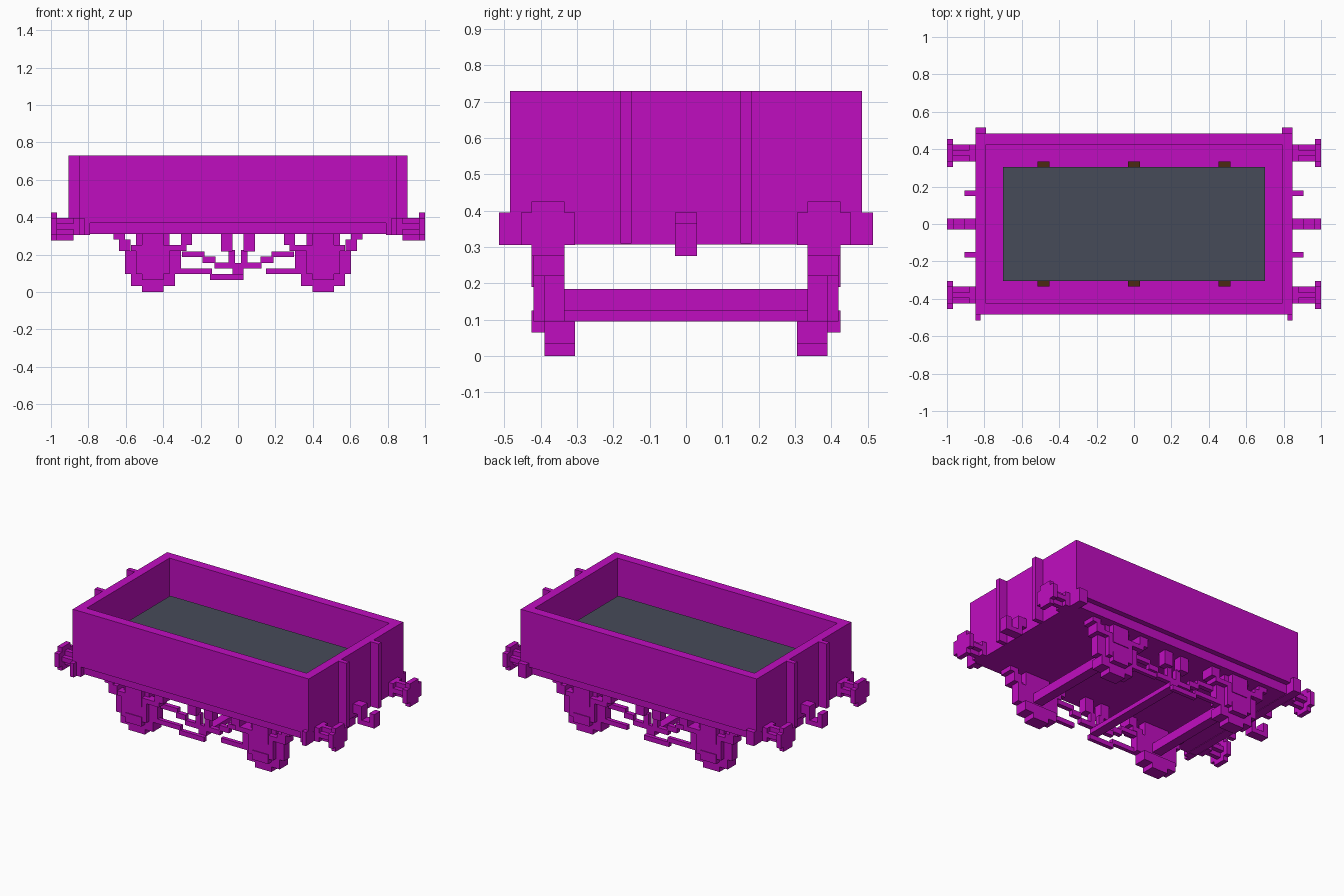
import bpy, bmesh

cube = bpy.data.objects.get("Cube")
if cube:
    bpy.data.objects.remove(cube, do_unlink=True)


def material(name, rgb):
    m = bpy.data.materials.new(name)
    m.use_nodes = True
    m.diffuse_color = (*rgb, 1)
    m.node_tree.nodes["Principled BSDF"].inputs["Base Color"].default_value = (*rgb, 1)
    return m


MAGENTA = material("magenta paint", (0.53, 0.004, 0.53))
SLATE = material("slate grey", (0.061, 0.07, 0.099))
BROWN = material("dark brown", (0.069, 0.023, 0.006))


def boxes(name, spans, mat=MAGENTA):
    """One object made of boxes given as (x0, x1, y0, y1, z0, z1)."""
    bm = bmesh.new()
    for s in spans:
        x0, x1, y0, y1, z0, z1 = s
        x0, x1 = min(x0, x1), max(x0, x1)
        y0, y1 = min(y0, y1), max(y0, y1)
        for v in bmesh.ops.create_cube(bm, size=1)["verts"]:
            v.co = (x1 if v.co.x > 0 else x0,
                    y1 if v.co.y > 0 else y0,
                    z1 if v.co.z > 0 else z0)
    mesh = bpy.data.meshes.new(name)
    bm.to_mesh(mesh)
    bm.free()
    mesh.materials.append(mat)
    ob = bpy.data.objects.new(name, mesh)
    bpy.context.collection.objects.link(ob)
    return ob


def flip(spans, sx, sy, cx=0):
    """Mirror boxes by sign, then shift along x."""
    return [(cx + sx * a, cx + sx * b, sy * c, sy * d, e, f) for a, b, c, d, e, f in spans]


# Open tub: four walls and the floor with its solebars
boxes("side_walls", [(-.848, .848, s * .425, s * .485, .37, .73) for s in (-1, 1)])
boxes("end_walls", [(s * .79, s * .848, -.425, .425, .31, .73) for s in (-1, 1)])
boxes("floor", [(-.79, .79, -.45, .45, .31, .37)])

# End beams with projecting corners
for s, side in ((-1, "right"), (1, "left")):
    boxes(side + "_end_beam", [(s * .79, s * .848, -.45, .45, .307, .369),
                               (s * .79, s * .848, .44, .515, .305, .395),
                               (s * .82, s * .848, -.515, -.44, .305, .395),
                               (s * .79, s * .82, -.485, -.44, .305, .372)])
    boxes(side + "_end_posts", [(s * .84, s * .905, t * .15, t * .18, .31, .73)
                                for t in (-1, 1)])
    # Coupling hook
    boxes(side + "_coupling_hook", [(s * .845, s * .91, -.03, .03, .335, .395),
                                    (s * .88, s * .91, -.03, .03, .275, .335),
                                    (s * .91, s * 1.0, -.03, .03, .275, .305),
                                    (s * .965, s * 1.0, -.03, .03, .305, .365)])

# Buffers: socket, shank and a stepped round head
buffer = [(.845, .88, .335, .425, .305, .395),
          (.88, .97, .365, .395, .305, .395),
          (.88, .97, .335, .425, .335, .365),
          (.968, 1.0, .305, .455, .305, .395),
          (.968, 1.0, .335, .425, .275, .425)]
for sx in (-1, 1):
    for sy in (-1, 1):
        boxes("buffer", flip(buffer, sx, sy))

# Slate load with brown cleats along its sides
boxes("load", [(-.70, .70, -.305, .305, .37, .555)], SLATE)
boxes("load_cleats", [(x - .032, x + .032, s * .305, s * .335, .37, .45)
                      for x in (-.485, 0, .485) for s in (-1, 1)], BROWN)

# Running gear, local x is measured outward from the axle
wheel = [(-.058, .058, .305, .39, 0, .035),
         (-.118, .118, .305, .39, .033, .095),
         (-.15, .15, .335, .39, .095, .22),
         (-.09, .09, .335, .39, .22, .31)]
axle_box = [(-.09, .09, .385, .42, .095, .22),
            (-.058, .058, .385, .425, .065, .125),
            (-.058, .058, .385, .425, .19, .31)]
spring = [(-.118, .118, .365, .42, .22, .25),
          (.12, .18, .335, .42, .22, .28),
          (.15, .21, .335, .42, .28, .312),
          (-.18, -.11, .335, .42, .22, .25),
          (-.21, -.15, .335, .42, .25, .312)]
for sx in (-1, 1):
    for sy in (-1, 1):
        for name, part in (("wheel", wheel), ("axle_box", axle_box), ("leaf_spring", spring)):
            boxes(name, flip(part, sx, sy, sx * .455))
    # Cross axle joining the two wheels
    boxes("axle", [(sx * .455 - .032, sx * .455 + .032, -.34, .34, .125, .185)])

# Brake linkage on both sides, stepping down to the middle
rods = [(.18, .30, .335, .365, .187, .217),
        (.12, .19, .335, .365, .155, .19),
        (.03, .125, .335, .365, .125, .157),
        (.03, .09, .335, .39, .217, .31),
        (.015, .05, .335, .365, .155, .225)]
for sy in (-1, 1):
    for sx in (-1, 1):
        boxes("brake_rod", flip(rods, sx, sy))
    boxes("brake_lever", [(-.03, .03, sy * .335, sy * .365, .095, .155),
                          (-.31, -.14, sy * .365, sy * .39, .095, .125),
                          (-.15, .03, sy * .365, sy * .39, .065, .096),
                          (.15, .31, sy * .365, sy * .39, .095, .125)])
boxes("brake_cross_shaft", [(-.03, .03, -.335, .335, .095, .125)])
